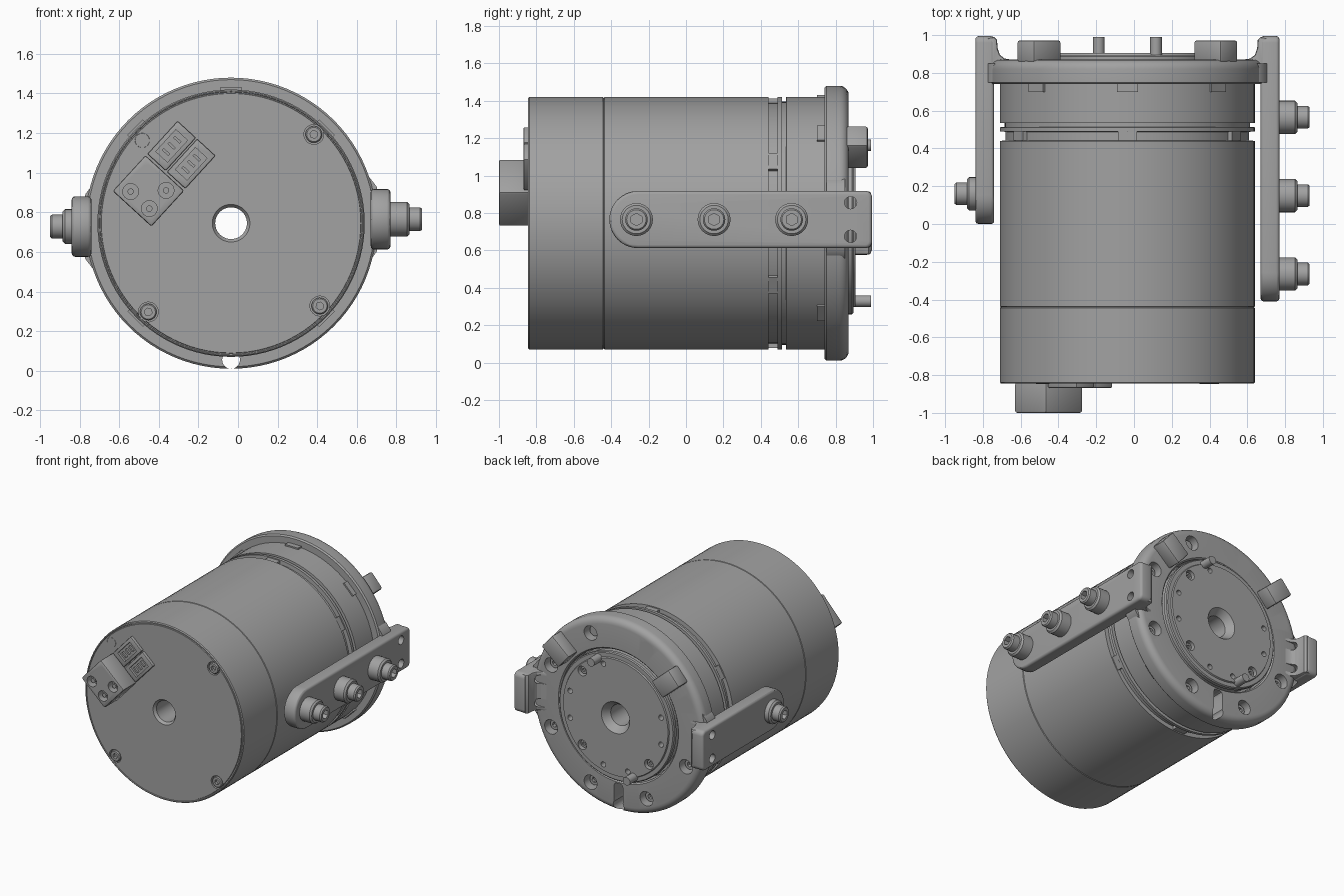
import bpy, bmesh, math
from math import cos, sin, pi, radians
from mathutils import Matrix, Vector

if "Cube" in bpy.data.objects:
    bpy.data.objects.remove(bpy.data.objects["Cube"])

CX, CZ = -0.035, 0.745            # motor axis runs along y through here
BODY_R = 0.675

mat = bpy.data.materials.new("machined_grey")
mat.diffuse_color = (0.36, 0.36, 0.36, 1)
mat.use_nodes = True
mat.node_tree.nodes["Principled BSDF"].inputs["Base Color"].default_value = mat.diffuse_color

Y_AXIS = Matrix.Rotation(-pi / 2, 4, 'X')      # local z -> +y


def x_axis(s):
    return Matrix.Rotation(s * pi / 2, 4, 'Y')  # local z -> s * x


def at(x, y, z):
    return Matrix.Translation((x, y, z))


def polar(deg, r=0.0, y=0.0):
    """Frame on the motor axis: local x is radial, local y is the axis."""
    return at(CX, 0, CZ) @ Matrix.Rotation(-radians(deg), 4, 'Y') @ at(r, y, 0)


def finish(name, bm, matrix=Matrix()):
    bmesh.ops.remove_doubles(bm, verts=bm.verts, dist=1e-5)
    bm.transform(matrix)
    bmesh.ops.recalc_face_normals(bm, faces=bm.faces)
    me = bpy.data.meshes.new(name)
    bm.to_mesh(me)
    bm.free()
    me.materials.append(mat)
    ob = bpy.data.objects.new(name, me)
    bpy.context.collection.objects.link(ob)
    return ob


def lathe(name, profile, matrix, n=32, closed=False):
    """Spin (radius, height) points round local z."""
    bm = bmesh.new()
    rings = [[bm.verts.new((r * cos(2 * pi * i / n), r * sin(2 * pi * i / n), h))
              for i in range(n)] for r, h in profile]
    pairs = list(zip(rings, rings[1:])) + ([(rings[-1], rings[0])] if closed else [])
    for a, b in pairs:
        for i in range(n):
            j = (i + 1) % n
            bm.faces.new((a[i], a[j], b[j], b[i]))
    if not closed:
        bm.faces.new(rings[0])
        bm.faces.new(rings[-1])
    return finish(name, bm, matrix)


def rod(name, r, h0, h1, matrix, n=24):
    return lathe(name, [(r, h0), (r, h1)], matrix, n)


def box(name, size, matrix, bevel=0.0):
    bm = bmesh.new()
    bmesh.ops.create_cube(bm, size=1)
    bm.transform(Matrix.Diagonal((*size, 1)))
    if bevel:
        bmesh.ops.bevel(bm, geom=bm.edges[:], offset=bevel, segments=2,
                        affect='EDGES', profile=0.5)
    return finish(name, bm, matrix)


def prism(name, pts, depth, bevel=0.0, segs=3):
    """Extrude a list of 3D points by the depth vector."""
    bm = bmesh.new()
    f = bm.faces.new([bm.verts.new(p) for p in pts])
    r = bmesh.ops.extrude_face_region(bm, geom=[f])
    top = [v for v in r['geom'] if isinstance(v, bmesh.types.BMVert)]
    bmesh.ops.translate(bm, verts=top, vec=depth)
    if bevel:
        d = Vector(depth).normalized()
        rim = [e for e in bm.edges
               if abs((e.verts[0].co - e.verts[1].co).normalized().dot(d)) < 0.1]
        bmesh.ops.bevel(bm, geom=rim, offset=bevel, segments=segs,
                        affect='EDGES', profile=0.5)
    return finish(name, bm)


def cut(ob, cutters):
    for c in cutters:
        c.hide_render = True
        m = ob.modifiers.new("cut", 'BOOLEAN')
        m.operation, m.solver, m.object = 'DIFFERENCE', 'EXACT', c
        bpy.context.view_layer.objects.active = ob
        bpy.ops.object.modifier_apply(modifier=m.name)
        bpy.data.objects.remove(c)


AXIS = at(CX, 0, CZ) @ Y_AXIS

# Motor body with bore, seam line and retaining-ring grooves
R = BODY_R
body = lathe("body", [
    (0.08, 0.80), (0.08, -0.825), (0.095, -0.845), (0.655, -0.845), (0.657, -0.838),
    (0.662, -0.838), (0.664, -0.845), (R - .006, -0.845), (R, -0.838),
    (R, -0.444), (R - .005, -0.44), (R, -0.436),
    (R, 0.44), (0.645, 0.442), (0.645, 0.488), (R, 0.49), (R, 0.512),
    (0.65, 0.514), (0.65, 0.534), (R, 0.536), (R, 0.75), (0.49, 0.75), (0.49, 0.80)],
    AXIS, 96, True)
socket_angles = (47, 137, 227, 317)
cut(body, [rod("c", 0.05, -0.9, -0.82, polar(a, 0.613) @ Y_AXIS) for a in socket_angles])
for a in range(30, 390, 60):
    box("groove_lug", (0.03, 0.048, 0.10), polar(a, 0.652, 0.465))

# Recessed socket screws on the front cover
for a in socket_angles:
    s = lathe("cover_screw", [(0.042, -0.80), (0.042, -0.84), (0.036, -0.846)],
              polar(a, 0.613) @ Y_AXIS, 24)
    cut(s, [rod("c", 0.02, -0.9, -0.825, polar(a, 0.613) @ Y_AXIS, 6)])

# Rear output disc with countersunk bore and bolt holes
disc = lathe("output_disc", [
    (0.08, 0.74), (0.08, 0.85), (0.12, 0.905), (0.445, 0.905), (0.45, 0.895), (0.48, 0.895),
    (0.487, 0.888), (0.487, 0.862), (0.475, 0.855), (0.475, 0.74)], AXIS, 80, True)
cut(disc, [rod("c", 0.037 if k % 3 == 0 else 0.02, 0.86, 1, polar(k * 30 + 45, 0.40) @ Y_AXIS, 20)
           for k in range(12)])
for a in range(45, 405, 90):
    s = rod("disc_screw", 0.027, 0.85, 0.885, polar(a, 0.40) @ Y_AXIS, 20)
    cut(s, [rod("c", 0.014, 0.87, 1, polar(a, 0.40) @ Y_AXIS, 6)])
for a in (70, 250):
    rod("dowel_pin", 0.031, 0.87, 0.99, polar(a, 0.443) @ Y_AXIS, 20)

# Mounting flange with rounded rim, counterbores and bottom slot
rim = [(0.735 - 0.05 * (1 - cos(t * pi / 10)), 0.82 + 0.05 * sin(t * pi / 10)) for t in range(6)]
flange = lathe("flange", [(0.50, 0.74), (0.725, 0.74), (0.735, 0.75)] + rim +
               [(0.51, 0.87), (0.50, 0.86)], AXIS, 96, True)
holes = [22.5 + 45 * k for k in range(8)]
cut(flange, [rod("c", 0.055, 0.79, 1, polar(a, 0.62) @ Y_AXIS) for a in holes])
cut(flange, [box("c", (0.16, 0.3, 0.075), polar(270, 0.60, 0.85), 0.02),
             rod("c", 0.045, 0.6, 1, polar(270, 0.69) @ Y_AXIS)])
for a in holes:
    s = rod("flange_screw", 0.038, 0.78, 0.825, polar(a, 0.62) @ Y_AXIS)
    cut(s, [rod("c", 0.02, 0.80, 1, polar(a, 0.62) @ Y_AXIS, 6)])
for a in (45, 90, 135, 225, 315):
    box("flange_tab", (0.05, 0.06, 0.11), polar(a, 0.66, 0.73))

# Stop blocks on the flange
for a in (41, 139):
    box("stop_block", (0.19, 0.115, 0.14), polar(a, 0.62, 0.915), 0.012)


# Side arms, each with a foot blended into the flange
def arm(s, name, y0, z, screws, washer):
    r, y1 = 0.153, 0.995
    pts = [(y0 + r - r * sin(t * pi / 16), r * cos(t * pi / 16)) for t in range(17)]
    for cy, cz, a0 in ((y1 - .035, -r + .035, -90), (y1 - .035, r - .035, 0)):
        pts += [(cy + .035 * cos(radians(a0 + 22.5 * k)), cz + .035 * sin(radians(a0 + 22.5 * k)))
                for k in range(5)]
    plate = prism(name + "_arm", [(CX + s * 0.705, y, z + q) for y, q in pts],
                  (s * 0.10, 0, 0), 0.018)
    prof = [(0.60, 0.745), (0.74, 0.745), (0.74, 0.985), (0.705, 0.99), (0.69, 0.975),
            (0.687, 0.93), (0.675, 0.895), (0.65, 0.876), (0.60, 0.868)]
    foot = prism(name + "_foot", [(CX + s * x, y, z - 0.15) for x, y in prof],
                 (0, 0, 0.30), 0.012, 2)
    for ob in (plate, foot):
        cut(ob, [rod("c", 0.033, 0.58, 1.0, at(CX, 0.88, z + q) @ x_axis(s), 20)
                 for q in (-0.09, 0.09)])
    for side in (-1, 1):   # flares running from the arm into the rim
        prism(name + "_flare", [(CX + s * x, 0.75, z + side * q) for x, q in
                                ((0.66, 0.13), (0.745, 0.13), (0.735, 0.165), (0.70, 0.21), (0.66, 0.23))],
              (0, 0.10, 0))
    # cap screws with washers
    for y in screws:
        m = at(CX + s * 0.80, y, z) @ x_axis(s)
        lathe(name + "_washer", [(0.088, 0), (0.088, washer - .012), (0.076, washer)], m)
        h = lathe(name + "_screw", [(0.06, washer - .01), (0.06, washer + .055),
                                    (0.052, washer + .065)], m, 32)
        cut(h, [rod("c", 0.033, washer + .015, 1, m, 6)])
    return plate


arm(1, "right", -0.41, 0.765, (-0.265, 0.15, 0.565), 0.10)
left = arm(-1, "left", 0.0, 0.728, (0.16,), 0.05)
cut(left, [rod("c", 0.06, 0.5, 1.2, at(CX, 0.44, 0.728) @ x_axis(-1))])

# Power and signal connectors on the front cover, tilted together
CON = at(-0.37, 0, 0.998) @ Matrix.Rotation(-radians(47.5), 4, 'Y')
power = box("power_connector", (0.245, 0.16, 0.265), CON @ at(-0.122, -0.92, 0), 0.01)
sockets = [(x, z) for x in (-0.185, -0.06) for z in (-0.064, 0.064)]
cut(power, [rod("c", 0.04, -1.1, -0.94, CON @ at(x, 0, z) @ Y_AXIS) for x, z in sockets])
for x, z in sockets:
    rod("power_pin", 0.016, -0.985, -0.93, CON @ at(x, 0, z) @ Y_AXIS, 12)
for z in (-0.067, 0.067):
    sig = box("signal_connector", (0.225, 0.04, 0.125), CON @ at(0.125, -0.848, z), 0.006)
    cut(sig, [box("c", (0.15, 0.06, 0.08), CON @ at(0.125, -0.88, z))])
    for k in (-1, 0, 1):
        box("signal_pin", (0.014, 0.02, 0.045), CON @ at(0.125 + k * 0.042, -0.856, z))

# Smooth the round surfaces and keep the edges crisp
bpy.ops.object.select_all(action='DESELECT')
for ob in bpy.data.objects:
    ob.select_set(True)
    bpy.context.view_layer.objects.active = ob
bpy.ops.object.shade_smooth_by_angle(angle=radians(30))
